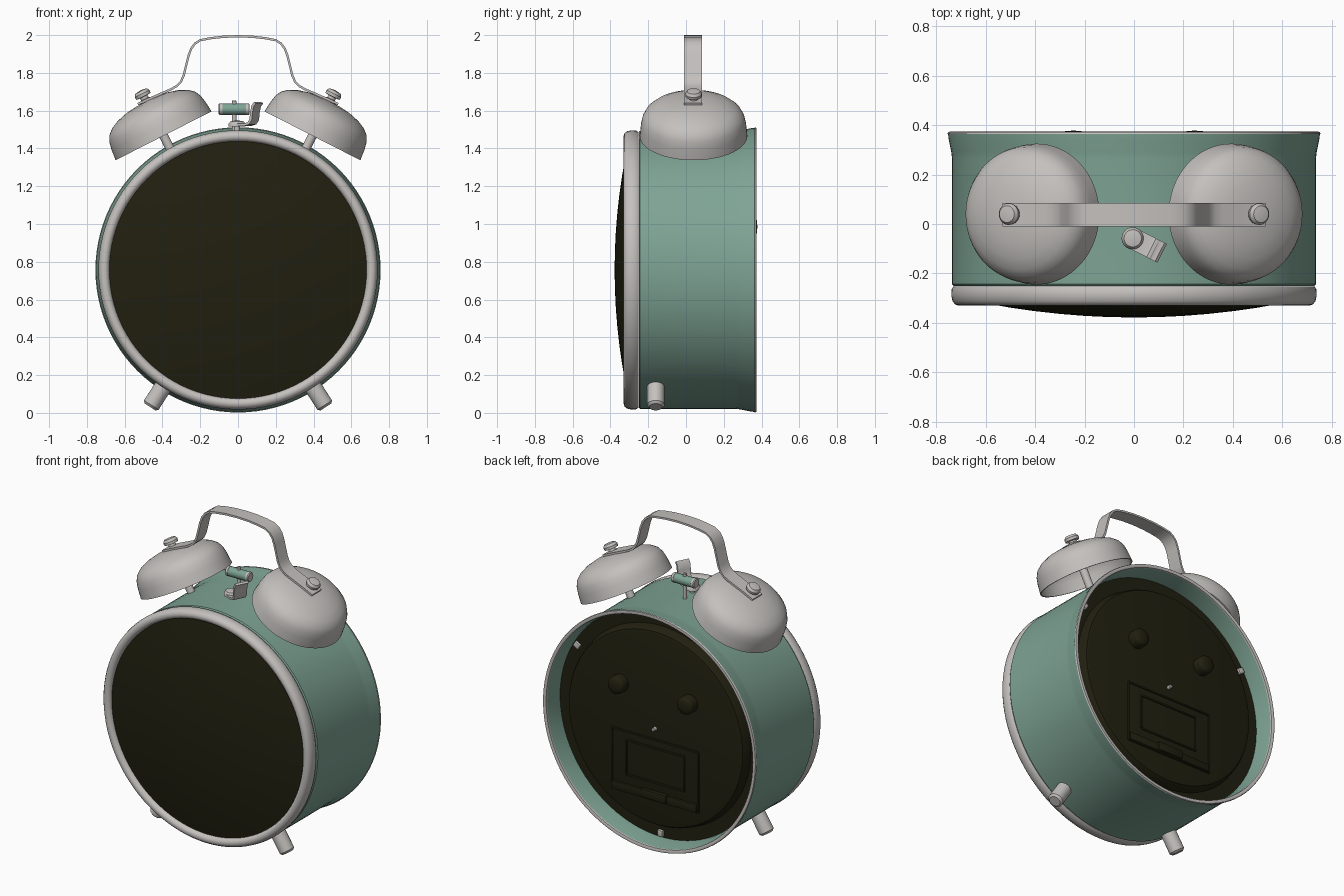
import bpy, bmesh, math
from mathutils import Matrix, Vector

if "Cube" in bpy.data.objects:
    bpy.data.objects.remove(bpy.data.objects["Cube"])

def material(name, rgb):
    m = bpy.data.materials.new(name)
    m.diffuse_color = (*rgb, 1)
    m.use_nodes = True
    m.node_tree.nodes["Principled BSDF"].inputs["Base Color"].default_value = m.diffuse_color
    return m

GREEN = material("sage green", (0.21, 0.37, 0.30))
METAL = material("warm grey metal", (0.55, 0.53, 0.51))
DARK = material("dark olive", (0.015, 0.014, 0.005))
CZ = 0.757                                   # height of the case axis

def finish(bm, name, mat, angle=40):
    bmesh.ops.remove_doubles(bm, verts=bm.verts, dist=1e-5)
    bmesh.ops.recalc_face_normals(bm, faces=bm.faces)
    me = bpy.data.meshes.new(name)
    bm.to_mesh(me)
    bm.free()
    me.materials.append(mat)
    ob = bpy.data.objects.new(name, me)
    bpy.context.collection.objects.link(ob)
    bpy.ops.object.select_all(action='DESELECT')
    ob.select_set(True)
    bpy.context.view_layer.objects.active = ob
    bpy.ops.object.shade_smooth_by_angle(angle=math.radians(angle))
    return ob

def frame(origin, axis):
    """Matrix taking local z to the given axis."""
    return Matrix.Translation(origin) @ Vector(axis).to_track_quat('Z', 'Y').to_matrix().to_4x4()

def lathe(name, profile, mat, mtx, seg=32, closed=False, angle=40):
    """Spin (radius, height) points around local z."""
    bm = bmesh.new()
    rings = [[bm.verts.new(mtx @ Vector((r * math.cos(a), r * math.sin(a), h)))
              for a in (2 * math.pi * i / seg for i in range(seg))] for r, h in profile]
    pairs = list(zip(rings, rings[1:])) + ([(rings[-1], rings[0])] if closed else [])
    for p, q in pairs:
        for i in range(seg):
            j = (i + 1) % seg
            bm.faces.new((p[i], p[j], q[j], q[i]))
    return finish(bm, name, mat, angle)

def rod(name, r, h0, h1, mat, mtx, bevel=0.006, seg=24):
    return lathe(name, [(0, h0), (r - bevel, h0), (r, h0 + bevel), (r, h1 - bevel),
                        (r - bevel, h1), (0, h1)], mat, mtx, seg)

def box(name, centre, size, mat, bevel=0.0, rot=None):
    bm = bmesh.new()
    bmesh.ops.create_cube(bm, size=1, matrix=Matrix.Diagonal((*size, 1)))
    if bevel:
        bmesh.ops.bevel(bm, geom=bm.edges[:], offset=bevel, segments=2, affect='EDGES', profile=0.5)
    bm.transform(Matrix.Translation(centre) @ (rot or Matrix()))
    return finish(bm, name, mat)

def strap(name, path, width, thick, mat, mtx):
    """Bend a flat strip along an (x, z) path; width runs along local y."""
    bm = bmesh.new()
    rows = []
    for i, p in enumerate(path):
        a, b = Vector(path[max(i - 1, 0)]), Vector(path[min(i + 1, len(path) - 1)])
        t = (b - a).normalized()
        n = Vector((-t.y, t.x)) * thick / 2
        rows.append([bm.verts.new(mtx @ Vector((p[0] + s * n.x, y, p[1] + s * n.y)))
                     for s, y in ((1, -width / 2), (1, width / 2), (-1, width / 2), (-1, -width / 2))])
    for p, q in zip(rows, rows[1:]):
        for i in range(4):
            bm.faces.new((p[i], p[(i + 1) % 4], q[(i + 1) % 4], q[i]))
    bm.faces.new(rows[0])
    bm.faces.new(rows[-1])
    return finish(bm, name, mat, 35)

case = frame((0, 0, CZ), (0, 1, 0))

# Case shell with flared back, rim band, front bezel
lathe("case_shell", [(0.70, -0.25), (0.73, -0.25), (0.736, -0.243), (0.736, 0.265), (0.739, 0.29),
                     (0.75, 0.345), (0.752, 0.365), (0.732, 0.365), (0.718, 0.29), (0.716, 0.2)],
      GREEN, case, 96)
lathe("back_rim", [(0.731, 0.36), (0.732, 0.37), (0.74, 0.374), (0.752, 0.372), (0.755, 0.364)],
      METAL, case, 96, True)
lathe("front_bezel", [(0.68, -0.255), (0.68, -0.30), (0.685, -0.319), (0.697, -0.328), (0.71, -0.33),
                      (0.724, -0.325), (0.734, -0.312), (0.739, -0.29), (0.738, -0.265),
                      (0.73, -0.252)], METAL, case, 96, True, 60)

# Domed face
lathe("front_glass", [(r, -0.378 + 0.159 * r * r) for r in (0, .1, .2, .3, .4, .5, .6, .69)],
      DARK, case, 96)

# Recessed back plate with raised middle
lathe("back_plate", [(0, 0.31), (0.595, 0.31), (0.615, 0.305), (0.625, 0.29), (0.635, 0.25),
                     (0.717, 0.25), (0.717, 0.22), (0, 0.22)], DARK, case, 96)
for x in (-0.245, 0.245):
    lathe("setting_knob", [(0.055, 0.30), (0.055, 0.355), (0.05, 0.368), (0.035, 0.375), (0, 0.378)],
          DARK, frame((x, 0, 0.985), (0, 1, 0)), 32, angle=50)
rod("centre_pin", 0.012, 0.30, 0.335, METAL, case, 0.003, 16)
for deg in (31, 149, 270):
    a = math.radians(deg)
    box("plate_clip", (0.69 * math.cos(a), 0.252, CZ + 0.69 * math.sin(a)), (0.04, 0.03, 0.035),
        METAL, 0.004, Matrix.Rotation(-a, 4, 'Y'))

# Battery door: two raised outlines, ledge and finger tab
def outline(name, w, z0, z1, y):
    for z in (z0, z1):
        box(name + "_bar", (0, y, z), (2 * w, 0.016, 0.012), DARK, 0.003)
    for x in (-w, w):
        box(name + "_side", (x, y, (z0 + z1) / 2), (0.012, 0.016, z1 - z0), DARK, 0.003)
outline("battery_door_edge", 0.305, 0.30, 0.685, 0.31)
outline("battery_door_panel", 0.205, 0.41, 0.63, 0.31)
box("battery_door_ledge", (0, 0.312, 0.325), (0.6, 0.025, 0.05), DARK, 0.006)
box("battery_door_tab", (0, 0.32, 0.33), (0.18, 0.03, 0.055), DARK, 0.008)

# Bells, posts, nuts and feet, mirrored left and right
for s in (-1, 1):
    side = "left" if s < 0 else "right"
    bell = frame((s * 0.394, 0.04, 1.467), (s * 0.454, 0, 0.891))
    lathe(side + "_bell", [(0, 0.205), (0.06, 0.203), (0.12, 0.196), (0.18, 0.18), (0.225, 0.158),
                           (0.255, 0.132), (0.271, 0.1), (0.279, 0.06), (0.285, 0), (0.277, 0),
                           (0.271, 0.06), (0.262, 0.1), (0.245, 0.128), (0.18, 0.17),
                           (0.1, 0.19), (0, 0.195)], METAL, bell, 64)
    rod(side + "_bell_post", 0.024, -0.11, 0.2, METAL, bell)
    lathe(side + "_bell_nut", [(0, 0.2), (0.036, 0.2), (0.036, 0.214), (0.022, 0.218), (0.022, 0.232),
                               (0.042, 0.234), (0.044, 0.25), (0.034, 0.265), (0, 0.27)],
          METAL, bell, 24)
    rod(side + "_foot", 0.046, 0.70, 0.862, METAL,
        frame((0, -0.16, CZ), (s * 0.54, 0, -0.842)), 0.012)

# Carrying handle
half = [(0.53, 1.635), (0.47, 1.663), (0.355, 1.713), (0.325, 1.73), (0.303, 1.752), (0.288, 1.785),
        (0.262, 1.89), (0.248, 1.928), (0.228, 1.955), (0.2, 1.973), (0.15, 1.983), (0.08, 1.991)]
arch = half + [(0, 1.994)] + [(-x, z) for x, z in reversed(half)]
strap("carrying_handle", arch, 0.095, 0.012, METAL, Matrix.Translation((0, 0.038, 0)))

# Hammer between the bells
rod("hammer_stem", 0.012, 1.45, 1.655, METAL, frame((-0.02, 0.04, 0), (0, 0, 1)), 0.004, 16)
along = frame((-0.02, 0.04, 1.608), (1, 0, 0))
rod("hammer_head", 0.03, -0.07, 0.07, GREEN, along)
for s in (-1, 1):
    rod("hammer_cap", 0.031, s * 0.07 - 0.012, s * 0.07 + 0.012, METAL, along, 0.005)

# Alarm stop lever: pivot disc and curled blade
rod("lever_pivot", 0.016, 1.47, 1.53, METAL, frame((-0.005, -0.058, 0), (0, 0, 1)), 0.004, 16)
lathe("lever_button", [(0, 1.515), (0.045, 1.515), (0.045, 1.53), (0.035, 1.543), (0, 1.55)],
      METAL, frame((-0.005, -0.058, 0), (0, 0, 1)), 32)
strap("lever_blade", [(0, 1.525), (0.06, 1.525), (0.088, 1.533), (0.102, 1.552), (0.106, 1.59),
                      (0.114, 1.625), (0.128, 1.642)], 0.085, 0.014, METAL,
      Matrix.Translation((-0.005, -0.058, 0)) @ Matrix.Rotation(math.radians(-27), 4, 'Z'))
